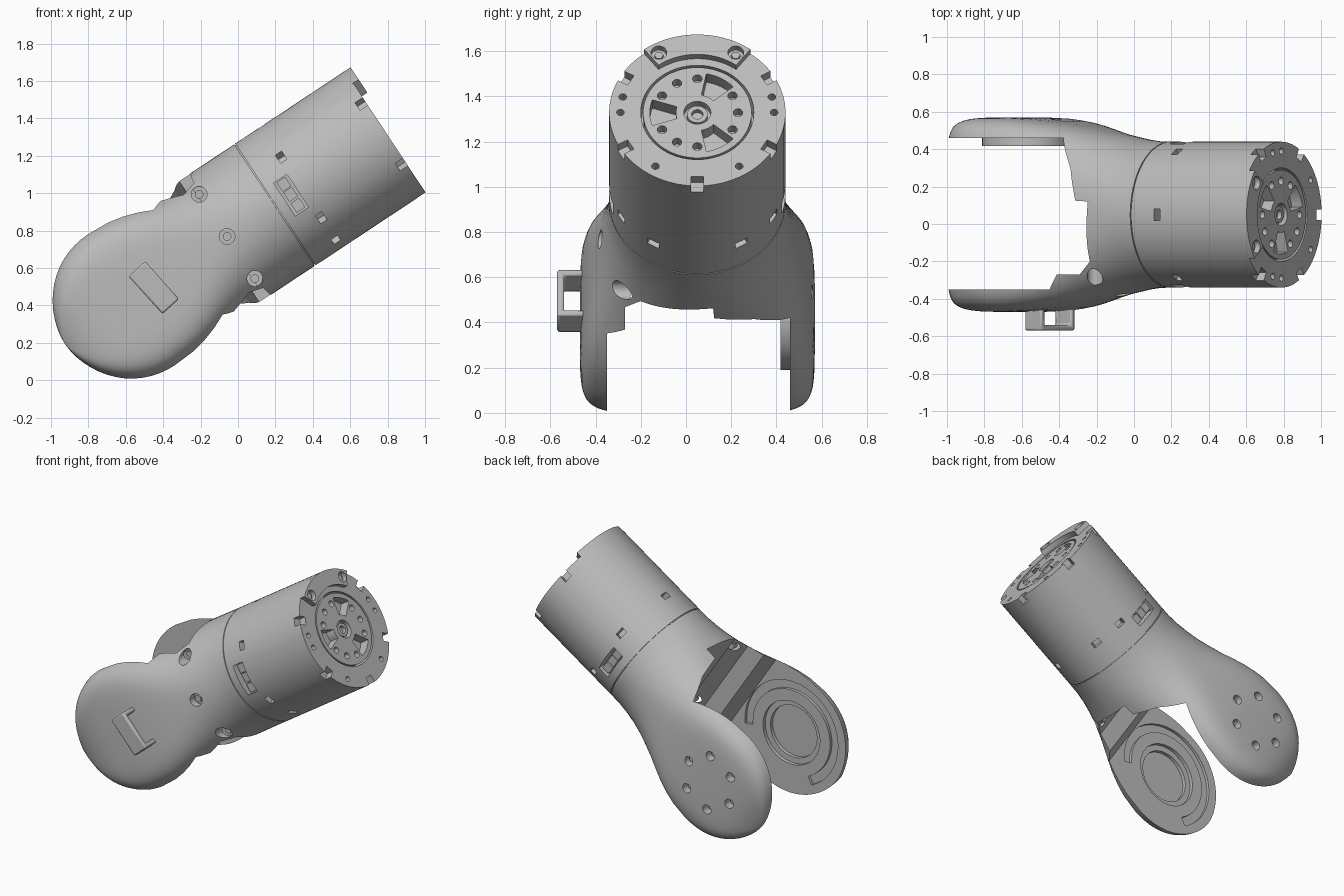
import bpy, bmesh, math
from mathutils import Matrix, Vector

cube = bpy.data.objects.get("Cube")
if cube:
    bpy.data.objects.remove(cube)

grey = bpy.data.materials.new("plain_grey")
grey.use_nodes = True
COLOUR = (0.5, 0.5, 0.5, 1)
grey.diffuse_color = COLOUR
grey.node_tree.nodes["Principled BSDF"].inputs["Base Color"].default_value = COLOUR

# Arm frame: X runs along the arm, Y across it, Z up from it; origin at the seam
ARM = Matrix.Translation((0.2, 0.05, 0.94)) @ Matrix.Rotation(math.radians(-33.5), 4, 'Y')
R = 0.39          # casing radius
END = 0.705       # casing end face
JOINT = -0.925    # centre of the fork joint


def prism(bm, pts, lo, hi, axis):
    """Extrude a 2D outline from lo to hi along one axis."""
    def place(p, h):
        return {'X': (h, p[0], p[1]), 'Y': (p[0], h, p[1]), 'Z': (p[0], p[1], h)}[axis]
    a = [bm.verts.new(place(p, lo)) for p in pts]
    b = [bm.verts.new(place(p, hi)) for p in pts]
    bm.faces.new(a)
    bm.faces.new(b[::-1])
    for i in range(len(pts)):
        j = (i + 1) % len(pts)
        bm.faces.new((a[i], b[i], b[j], a[j]))


def circle(cx, cy, r, n=24):
    return [(cx + r * math.cos(math.tau * i / n), cy + r * math.sin(math.tau * i / n)) for i in range(n)]


def polar(r, deg):
    """Point on the end face, angle measured from the top."""
    a = math.radians(deg)
    return r * math.sin(a), r * math.cos(a)


def sector(r0, r1, a0, a1, cx=0, n=24):
    angles = [a0 + (a1 - a0) * i / n for i in range(n + 1)]
    outer = [polar(r1, a) for a in angles]
    inner = [polar(r0, a) for a in reversed(angles)]
    return [(cx + p, q) for p, q in outer + inner]


def radial_rect(r0, r1, half, deg):
    a = math.radians(deg)
    out, side = Vector((math.sin(a), math.cos(a))), Vector((math.cos(a), -math.sin(a)))
    return [tuple(out * r + side * h) for r, h in ((r0, -half), (r1, -half), (r1, half), (r0, half))]


def make(name, bm, matrix=ARM):
    bmesh.ops.recalc_face_normals(bm, faces=bm.faces[:])
    mesh = bpy.data.meshes.new(name)
    bm.to_mesh(mesh)
    bm.free()
    mesh.materials.append(grey)
    ob = bpy.data.objects.new(name, mesh)
    bpy.context.collection.objects.link(ob)
    ob.matrix_world = matrix
    return ob


def activate(ob):
    bpy.ops.object.select_all(action='DESELECT')
    ob.select_set(True)
    bpy.context.view_layer.objects.active = ob


def cut(ob, bm):
    cutter = make("cutter", bm)
    cutter.hide_render = True
    mod = ob.modifiers.new("cut", 'BOOLEAN')
    mod.operation, mod.solver, mod.object = 'DIFFERENCE', 'EXACT', cutter
    activate(ob)
    bpy.ops.object.modifier_apply(modifier=mod.name)
    bpy.data.objects.remove(cutter)


def smooth(ob, deg=30):
    activate(ob)
    bpy.ops.object.shade_smooth_by_angle(angle=math.radians(deg))


def solid(name, *parts):
    bm = bmesh.new()
    for part in parts:
        prism(bm, *part)
    ob = make(name, bm)
    smooth(ob)
    return ob


# Motor casing with pocket for the rotor, rim notches, screw holes and windows
bm = bmesh.new()
prism(bm, circle(0, 0, R, 96), 0, END, 'X')
casing = make("motor_casing", bm)
bm = bmesh.new()
prism(bm, circle(0, 0, 0.25, 64), END - 0.1, 0.8, 'X')
for deg in (60, 120, 180, 240, 300):
    prism(bm, radial_rect(0.34, 0.45, 0.028, deg), END - 0.05, 0.8, 'X')
for deg in (76, 90, 147, 213, 270, 284):
    prism(bm, circle(*polar(0.34, deg), 0.017, 16), END - 0.05, 0.8, 'X')
for deg in (0, 60, 120, 150, 210, 240, 300):
    prism(bm, radial_rect(0.33, 0.45, 0.03, deg), 0.145, 0.185, 'X')
for side in (-1, 1):
    prism(bm, [(0.055, -0.11), (0.14, -0.11), (0.14, 0.1), (0.055, 0.1)],
          side * 0.31, side * 0.5, 'Y')
cut(casing, bm)
smooth(casing)

# Connector sockets sunk in both sides
for side, label in ((-1, "front"), (1, "back")):
    parts = [([(0.07, t - 0.03), (0.125, t - 0.03), (0.125, t + 0.03), (0.07, t + 0.03)],
              side * 0.3, side * 0.36, 'Y') for t in (-0.07, 0, 0.065)]
    solid(label + "_connector", *parts)

# Raised lip on the end face with two counterbored screws
bm = bmesh.new()
prism(bm, sector(0.285, R, -37, 37), END - 0.01, END + 0.035, 'X')
lip = make("end_lip", bm)
bm = bmesh.new()
for deg in (-30, 30):
    prism(bm, circle(*polar(0.34, deg), 0.035), END + 0.002, 0.8, 'X')
cut(lip, bm)
smooth(lip)
for deg, label in ((-30, "right"), (30, "left")):
    solid(label + "_lip_screw", (circle(*polar(0.34, deg), 0.02, 6), END - 0.01, END + 0.015, 'X'))

# Output rotor with three wedge pockets, nine holes and a stepped bore
bm = bmesh.new()
prism(bm, circle(0, 0, 0.24, 64), END - 0.11, END - 0.002, 'X')
rotor = make("output_rotor", bm)
bm = bmesh.new()
for deg in (30, 150, 270):
    prism(bm, sector(0.095, 0.21, deg - 19, deg + 19, n=10), END - 0.07, 0.8, 'X')
for deg in (0, 60, 90, 120, 180, 210, 240, 300, 330):
    prism(bm, circle(*polar(0.18, deg), 0.021, 16), END - 0.05, 0.8, 'X')
prism(bm, circle(0, 0, 0.06, 32), END - 0.04, 0.8, 'X')
cut(rotor, bm)
smooth(rotor)
hub = solid("rotor_hub", (circle(0, 0, 0.045, 32), END - 0.06, END - 0.015, 'X'))
bm = bmesh.new()
prism(bm, circle(0, 0, 0.025), END - 0.05, 0.8, 'X')
cut(hub, bm)
smooth(hub)

# Neck inside the seam
solid("seam_neck", (circle(0, 0, R - 0.008, 64), -0.04, 0.04, 'X'))

# Fork body: sections blend from round at the seam to a wide rounded lobe
# each section: position, half height, half width, squareness
sections = [(-0.006, R, R, 2), (-0.08, R, 0.392, 2), (-0.16, R, 0.402, 2.05), (-0.24, R, 0.417, 2.15),
            (-0.32, 0.39, 0.432, 2.35), (-0.4, 0.388, 0.45, 2.7), (-0.48, 0.388, 0.468, 3.2),
            (-0.56, 0.395, 0.484, 3.9), (-0.64, 0.41, 0.497, 4.6), (-0.72, 0.424, 0.507, 5.2),
            (-0.8, 0.433, 0.515, 5.7)]
for i in range(15):
    d = math.sin(math.radians(i * 6.3))
    sections.append((JOINT - 0.425 * d, 0.437 * math.sqrt(1 - d * d), 0.52 - 0.08 * d ** 4, 6))


def power(v, n):
    return math.copysign(abs(v) ** (2 / n), v)


bm = bmesh.new()
rings = []
COUNT = 80
for s, w, b, n in sections:
    ring = []
    for i in range(COUNT):
        a = math.tau * (i + 0.5) / COUNT
        ring.append(bm.verts.new((s, b * power(math.sin(a), n), w * power(math.cos(a), n))))
    rings.append(ring)
for r0, r1 in zip(rings, rings[1:]):
    for i in range(COUNT):
        j = (i + 1) % COUNT
        bm.faces.new((r0[i], r0[j], r1[j], r1[i]))
bm.faces.new(rings[0])
bm.faces.new(rings[-1][::-1])
body = make("fork_body", bm)

# Gap between the fork plates, with a stepped and sloping web
bm = bmesh.new()
prism(bm, [(-2, -0.4), (-0.56, -0.4), (-0.5, -0.32), (-0.38, -0.32), (-0.3, -0.25), (-0.28, 0.07),
           (-0.36, 0.075), (-0.41, 0.25), (-0.5, 0.41), (-2, 0.41)], -0.8, 0.8, 'Z')
cut(body, bm)

# Bearing recess and curved groove inside the front plate, screw holes outside
bm = bmesh.new()
prism(bm, circle(JOINT, 0, 0.22, 48), -0.45, -0.38, 'Y')
prism(bm, sector(0.3, 0.36, -121, 128, JOINT, 40), -0.42, -0.38, 'Y')
for k in range(6):
    a = math.tau * k / 6
    prism(bm, circle(JOINT + 0.19 * math.cos(a), 0.19 * math.sin(a), 0.032), 0.455, 0.7, 'Y')
bolts = [(0.27, 0.27), (0, 0.39), (-0.27, 0.27)]
for t, depth in bolts:
    prism(bm, circle(-0.31, t, 0.042), -0.7, -depth, 'Y')
cut(body, bm)
smooth(body, 35)

# Screws in the holes
for k in range(6):
    a = math.tau * k / 6
    solid("back_screw", (circle(JOINT + 0.19 * math.cos(a), 0.19 * math.sin(a), 0.018, 16), 0.44, 0.475, 'Y'))
for t, depth in bolts:
    solid("front_screw", (circle(-0.31, t, 0.023, 16), -depth - 0.02, -depth + 0.02, 'Y'))

# Bearing step in the front plate and round boss on the back plate
solid("bearing_step", (sector(0.18, 0.222, 0, 359.9, JOINT, 48), -0.455, -0.425, 'Y'))
solid("joint_boss", (circle(JOINT, 0, 0.24, 64), 0.368, 0.43, 'Y'))

# Cable loop on the front plate
bm = bmesh.new()
prism(bm, [(-0.135, -0.44), (-0.135, -0.57), (0.135, -0.57), (0.135, -0.44),
           (0.105, -0.44), (0.105, -0.54), (-0.105, -0.54), (-0.105, -0.44)], -0.06, 0.06, 'Z')
loop = make("cable_loop", bm, Matrix.Translation((-0.45, 0, 0.495)) @ Matrix.Rotation(math.radians(48), 4, 'Y'))
bevel = loop.modifiers.new("soft_edges", 'BEVEL')
bevel.width, bevel.segments = 0.01, 2
smooth(loop)
